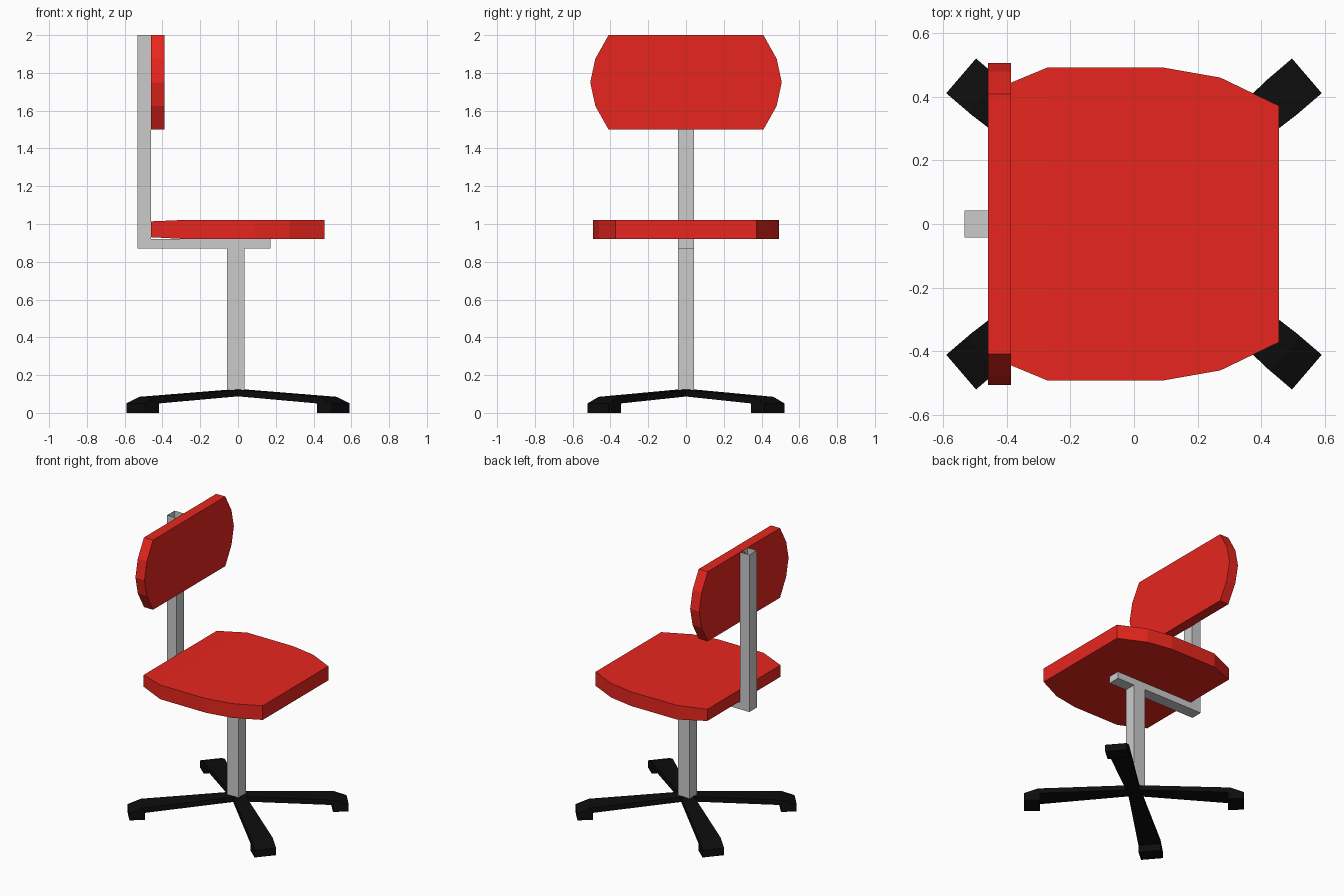
import bpy, bmesh, math
from mathutils import Vector

if "Cube" in bpy.data.objects:
    bpy.data.objects.remove(bpy.data.objects["Cube"])


def material(name, rgb):
    m = bpy.data.materials.new(name)
    m.diffuse_color = (*rgb, 1)
    m.use_nodes = True
    m.node_tree.nodes["Principled BSDF"].inputs["Base Color"].default_value = m.diffuse_color
    return m


def finish(bm, name, mat=None):
    bmesh.ops.recalc_face_normals(bm, faces=bm.faces[:])
    me = bpy.data.meshes.new(name)
    bm.to_mesh(me)
    bm.free()
    ob = bpy.data.objects.new(name, me)
    bpy.context.collection.objects.link(ob)
    if mat:
        me.materials.append(mat)
    return ob


def loft(bm, a, b):
    """Closed solid between two matching outlines."""
    va = [bm.verts.new(p) for p in a]
    vb = [bm.verts.new(p) for p in b]
    bm.faces.new(va)
    bm.faces.new(vb[::-1])
    n = len(a)
    for i in range(n):
        bm.faces.new((va[i], vb[i], vb[(i + 1) % n], va[(i + 1) % n]))


def drop_top(bm, z):
    """Leave a tube open at its upper end."""
    faces = [f for f in bm.faces if all(v.co.z > z for v in f.verts)]
    bmesh.ops.delete(bm, geom=faces, context='FACES_ONLY')


red = material("red", (0.80, 0.019, 0.013))
black = material("black", (0.004, 0.004, 0.004))

# Seat: half outline mirrored in y, slightly thinner at the rear edge
half = [(0.457, 0.372), (0.272, 0.461), (0.09, 0.493), (-0.272, 0.493), (-0.46, 0.415)]
outline = half + [(x, -y) for x, y in reversed(half)]
bm = bmesh.new()
loft(bm,
     [(x, y, 0.93 if x < -0.4 else 0.92) for x, y in outline],
     [(x, y, 1.014 if x < -0.4 else 1.022) for x, y in outline])
bmesh.ops.triangulate(bm, faces=[f for f in bm.faces if len(f.verts) > 4])
finish(bm, "seat", red)

# Backrest: rounded-end panel
half = [(0.41, 2.0), (0.48, 1.875), (0.507, 1.75), (0.48, 1.625), (0.41, 1.5)]
outline = half + [(-y, z) for y, z in reversed(half)]
bm = bmesh.new()
loft(bm, [(-0.46, y, z) for y, z in outline], [(-0.388, y, z) for y, z in outline])
finish(bm, "backrest", red)

# L-shaped support bracket with an open upper end
profile = [(-0.533, 0.871), (0.172, 0.871), (0.172, 0.92),
           (-0.46, 0.92), (-0.46, 2.0), (-0.533, 2.0)]
bm = bmesh.new()
loft(bm, [(x, -0.042, z) for x, z in profile], [(x, 0.042, z) for x, z in profile])
drop_top(bm, 1.9)
finish(bm, "back_support", None)

# Central column
square = [(-0.058, -0.042), (0.034, -0.042), (0.034, 0.042), (-0.058, 0.042)]
bm = bmesh.new()
loft(bm, [(x, y, 0.11) for x, y in square], [(x, y, 0.871) for x, y in square])
finish(bm, "column", None)

# Four tapered legs with feet: (radius, height, half width)
leg = [(0, 0.09, 0.04), (0.614, 0.05, 0.072), (0.614, 0, 0.072), (0.717, 0, 0.072),
       (0.717, 0.05, 0.072), (0.628, 0.085, 0.072), (0, 0.125, 0.04)]
up = Vector((0, 0, 1))
for i, deg in enumerate((40.6, 139.4, 220.6, 319.4), 1):
    d = Vector((math.cos(math.radians(deg)), math.sin(math.radians(deg)), 0))
    s = Vector((-d.y, d.x, 0))
    bm = bmesh.new()
    loft(bm, [d * r + up * z + s * w for r, z, w in leg],
         [d * r + up * z - s * w for r, z, w in leg])
    finish(bm, f"base_leg_{i}", black)
